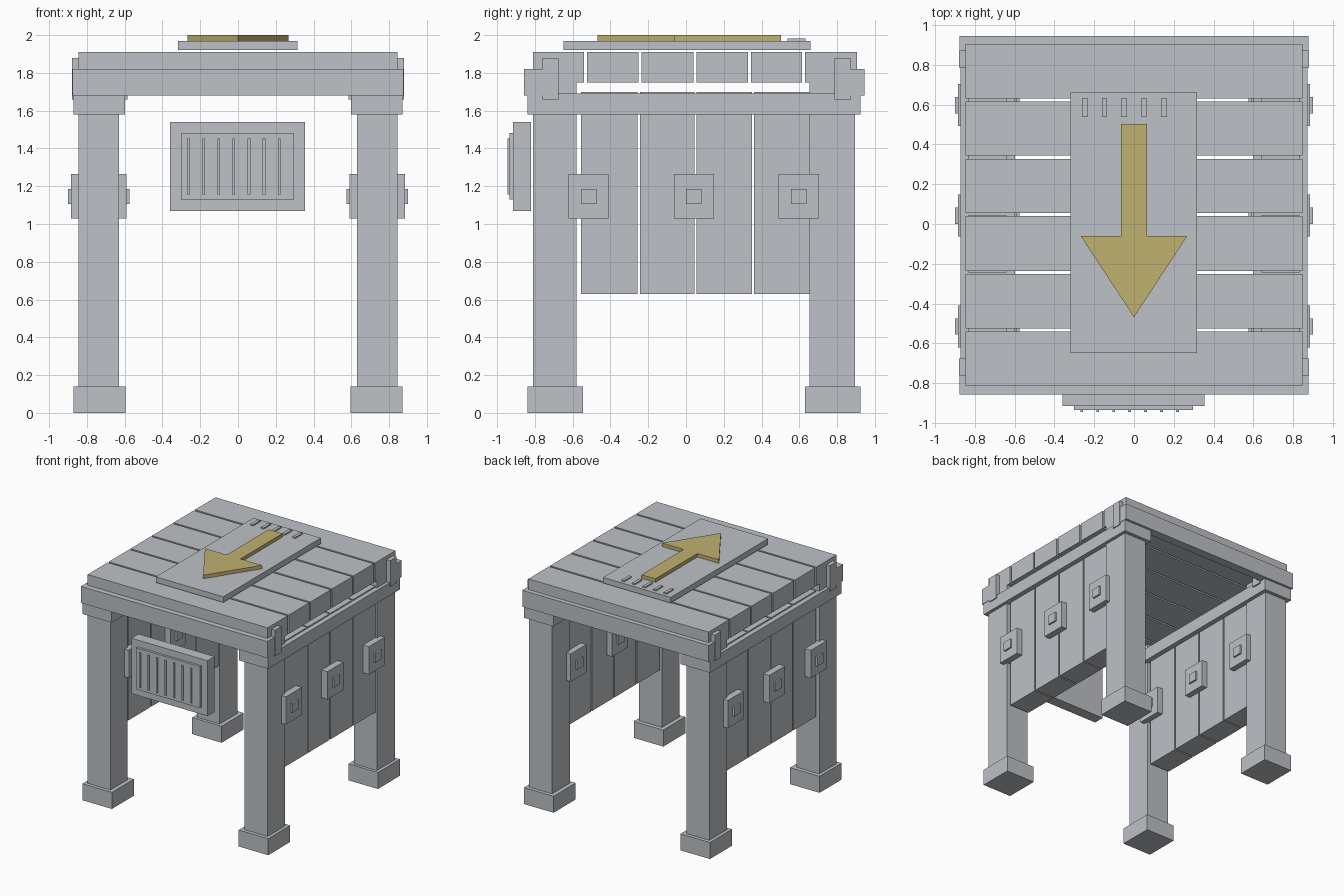
import bpy, bmesh

cube = bpy.data.objects.get("Cube")
if cube:
    bpy.data.objects.remove(cube, do_unlink=True)


def material(name, color):
    m = bpy.data.materials.new(name)
    m.use_nodes = True
    m.diffuse_color = (*color, 1)
    m.node_tree.nodes["Principled BSDF"].inputs["Base Color"].default_value = (*color, 1)
    return m


GREY = material("pale_grey", (0.51, 0.535, 0.565))
YELLOW = material("muted_yellow", (0.53, 0.44, 0.16))


def add_object(name, bm, mat):
    bmesh.ops.recalc_face_normals(bm, faces=bm.faces)
    mesh = bpy.data.meshes.new(name)
    bm.to_mesh(mesh)
    bm.free()
    mesh.materials.append(mat)
    obj = bpy.data.objects.new(name, mesh)
    bpy.context.scene.collection.objects.link(obj)
    return obj


def box(name, xs, ys, zs, mat=GREY):
    """Box spanning the given (low, high) range on each axis."""
    bm = bmesh.new()
    bmesh.ops.create_cube(bm, size=1)
    for v in bm.verts:
        v.co = [(a + b) / 2 + c * (b - a) for c, (a, b) in zip(v.co, (xs, ys, zs))]
    return add_object(name, bm, mat)


def pair(name, xs, ys, zs):
    """Matching boxes on the left (+x) and right (-x) sides."""
    box("left_" + name, xs, ys, zs)
    box("right_" + name, (-xs[1], -xs[0]), ys, zs)


# Legs with feet, tie blocks under the top
for end, leg, foot, tie in (
    ("front", (-0.81, -0.58), (-0.84, -0.545), (-0.76, -0.675)),
    ("back", (0.655, 0.895), (0.63, 0.925), (0.785, 0.87)),
):
    pair(end + "_leg", (0.63, 0.845), leg, (0.14, 1.76))
    pair(end + "_foot", (0.595, 0.872), foot, (0, 0.14))
    pair(end + "_tie", (0.585, 0.88), tie, (1.66, 1.88))

# Side rails and cross beams
pair("rail", (0.597, 0.872), (-0.84, 0.925), (1.58, 1.69))
box("front_beam", (-0.875, 0.875), (-0.857, -0.76), (1.68, 1.82))
box("back_beam", (-0.875, 0.875), (0.87, 0.945), (1.68, 1.82))

# Tabletop planks
cuts = [-0.818, -0.533, -0.243, 0.047, 0.335, 0.622, 0.913]
for i, (a, b) in enumerate(zip(cuts, cuts[1:])):
    box(f"top_plank_{i + 1}", (-0.845, 0.845), (a + 0.008, b - 0.008), (1.75, 1.91))

# Hanging side boards
cuts = [-0.562, -0.25, 0.05, 0.355, 0.665]
for i, (a, b) in enumerate(zip(cuts, cuts[1:])):
    pair(f"side_board_{i + 1}", (0.64, 0.83), (a + 0.006, b - 0.006), (0.63, 1.7))

# Square bolts through the side boards
for i, y in enumerate((-0.515, 0.042, 0.597)):
    pair(f"bolt_plate_{i + 1}", (0.59, 0.885), (y - 0.106, y + 0.106), (1.028, 1.264))
    pair(f"bolt_head_{i + 1}", (0.575, 0.9), (y - 0.041, y + 0.041), (1.107, 1.186))

# Front vent panel
box("vent_box", (-0.36, 0.355), (-0.915, -0.82), (1.07, 1.54))
box("vent_face", (-0.302, 0.297), (-0.935, -0.91), (1.13, 1.482))
for i in range(7):
    x = -0.262 + i * 0.08
    box(f"vent_slat_{i + 1}", (x - 0.007, x + 0.007), (-0.945, -0.93), (1.155, 1.452))

# Raised sign board on top with small ribs
box("sign_board", (-0.318, 0.316), (-0.648, 0.66), (1.922, 1.97))
for i in range(5):
    x = -0.247 + i * 0.099
    box(f"sign_rib_{i + 1}", (x - 0.013, x + 0.013), (0.537, 0.633), (1.96, 1.981))

# Arrow pointing to the front
bm = bmesh.new()
outline = [(-0.065, 0.503), (-0.065, -0.06), (-0.268, -0.06), (0, -0.468),
           (0.268, -0.06), (0.065, -0.06), (0.065, 0.503)]
face = bm.faces.new([bm.verts.new((x, y, 1.968)) for x, y in outline])
grown = bmesh.ops.extrude_face_region(bm, geom=[face])
top = [v for v in grown["geom"] if isinstance(v, bmesh.types.BMVert)]
bmesh.ops.translate(bm, verts=top, vec=(0, 0, 0.032))
add_object("arrow", bm, YELLOW)
